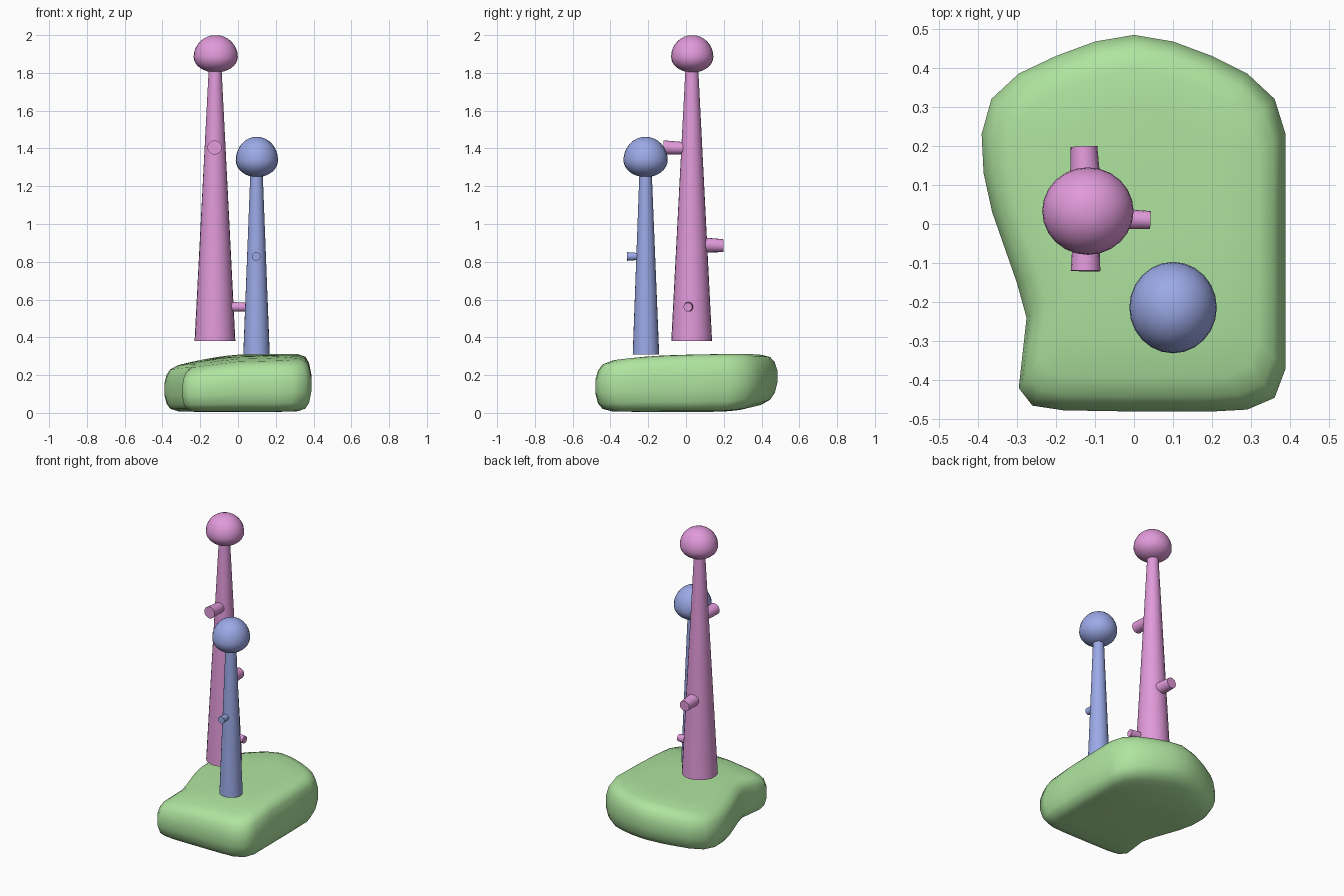
import bpy, bmesh
from mathutils import Vector
from math import sin, cos, pi

if "Cube" in bpy.data.objects:
    bpy.data.objects.remove(bpy.data.objects["Cube"])


def material(name, rgb):
    m = bpy.data.materials.new(name)
    m.diffuse_color = (*rgb, 1)
    m.use_nodes = True
    m.node_tree.nodes["Principled BSDF"].inputs["Base Color"].default_value = m.diffuse_color
    return m


PINK = material("pink", (0.75, 0.32, 0.70))
BLUE = material("blue", (0.33, 0.40, 0.80))
GREEN = material("green", (0.43, 0.78, 0.35))


def loft(name, rings, mat, angle=40):
    """Skin equal-length rings of points; close both ends."""
    bm = bmesh.new()
    loops = [[bm.verts.new(p) for p in r] for r in rings]
    n = len(loops[0])
    for a, b in zip(loops, loops[1:]):
        for i in range(n):
            j = (i + 1) % n
            bm.faces.new((a[i], a[j], b[j], b[i]))
    for loop in (loops[0], loops[-1]):
        c = bm.verts.new(sum((v.co for v in loop), Vector()) / n)
        for i in range(n):
            bm.faces.new((loop[i], loop[(i + 1) % n], c))
    bmesh.ops.recalc_face_normals(bm, faces=bm.faces)
    me = bpy.data.meshes.new(name)
    bm.to_mesh(me)
    bm.free()
    me.materials.append(mat)
    ob = bpy.data.objects.new(name, me)
    bpy.context.collection.objects.link(ob)
    bpy.ops.object.select_all(action='DESELECT')
    ob.select_set(True)
    bpy.context.view_layer.objects.active = ob
    bpy.ops.object.shade_smooth_by_angle(angle=angle * pi / 180)
    return ob


def tapered_rod(name, start, end, r1, r2, mat, sides=24):
    start, end = Vector(start), Vector(end)
    q = (end - start).to_track_quat('Z', 'Y')
    rings = [[p + q @ Vector((r * cos(2 * pi * i / sides), r * sin(2 * pi * i / sides), 0))
              for i in range(sides)] for p, r in ((start, r1), (end, r2))]
    loft(name, rings, mat)


def crown(name, centre, rx, ry, up, down, mat, sides=24, steps=16):
    """Ball with a squashed underside."""
    cx, cy, cz = centre
    rings = []
    for k in range(1, steps):
        a = -pi / 2 + pi * k / steps
        h = sin(a) * (up if a > 0 else down)
        rings.append([(cx + rx * cos(a) * cos(2 * pi * i / sides),
                       cy + ry * cos(a) * sin(2 * pi * i / sides), cz + h)
                      for i in range(sides)])
    loft(name, rings, mat, 80)


# Rounded ground slab with a notch on the left and a rising back edge
outline = [(-0.295, -0.42), (-0.26, -0.465), (-0.18, -0.477), (0, -0.48), (0.2, -0.48),
           (0.29, -0.475), (0.36, -0.445), (0.388, -0.37), (0.388, -0.2), (0.388, 0),
           (0.388, 0.23), (0.36, 0.32), (0.29, 0.385), (0.2, 0.43), (0.1, 0.467),
           (0, 0.484), (-0.1, 0.467), (-0.2, 0.43), (-0.295, 0.385), (-0.365, 0.32),
           (-0.39, 0.23), (-0.385, 0.13), (-0.363, 0.03), (-0.3, -0.15),
           (-0.275, -0.24), (-0.285, -0.33)]
profile = [(0.3, 0), (0.6, 0), (0.82, 0.01), (0.92, 0.06), (0.97, 0.17), (1, 0.38), (1, 0.64),
           (0.97, 0.83), (0.92, 0.94), (0.82, 0.99), (0.6, 1), (0.3, 1)]


def slab_point(x, y, s, t):
    x, y = x * s, y * s
    top = (0.302 + 0.025 * x - 0.06 * (max(0, -x) / 0.39) ** 1.5
           - 0.04 * (max(0, -y) / 0.48) ** 1.7 + 0.01 * max(0, y) / 0.48)
    bottom = 0.006 + 0.06 * (max(0, y - 0.15) / 0.33) ** 2
    return (x, y, bottom + (top - bottom) * t)


loft("ground_slab", [[slab_point(x, y, s, t) for x, y in outline] for s, t in profile],
     GREEN, 80)

# Tall tree
tapered_rod("tall_trunk", (-0.122, 0.03, 0.38), (-0.121, 0.031, 1.84), 0.108, 0.033, PINK)
crown("tall_crown", (-0.118, 0.033, 1.885), 0.117, 0.112, 0.115, 0.083, PINK)
for name, a, b, r1, r2 in (
        ("front_twig", (-0.122, 0.02, 1.40), (-0.124, -0.12, 1.405), 0.031, 0.038),
        ("back_twig", (-0.123, 0.06, 0.89), (-0.128, 0.198, 0.885), 0.042, 0.034),
        ("side_twig", (-0.08, 0.015, 0.562), (0.042, 0.01, 0.56), 0.028, 0.023)):
    tapered_rod("tall_" + name, a, b, r1, r2, PINK, 16)

# Short tree
tapered_rod("short_trunk", (0.098, -0.212, 0.31), (0.098, -0.214, 1.29), 0.07, 0.032, BLUE)
crown("short_crown", (0.1, -0.214, 1.338), 0.112, 0.117, 0.124, 0.09, BLUE)
tapered_rod("short_front_twig", (0.097, -0.22, 0.828), (0.096, -0.312, 0.828),
            0.016, 0.023, BLUE, 16)
